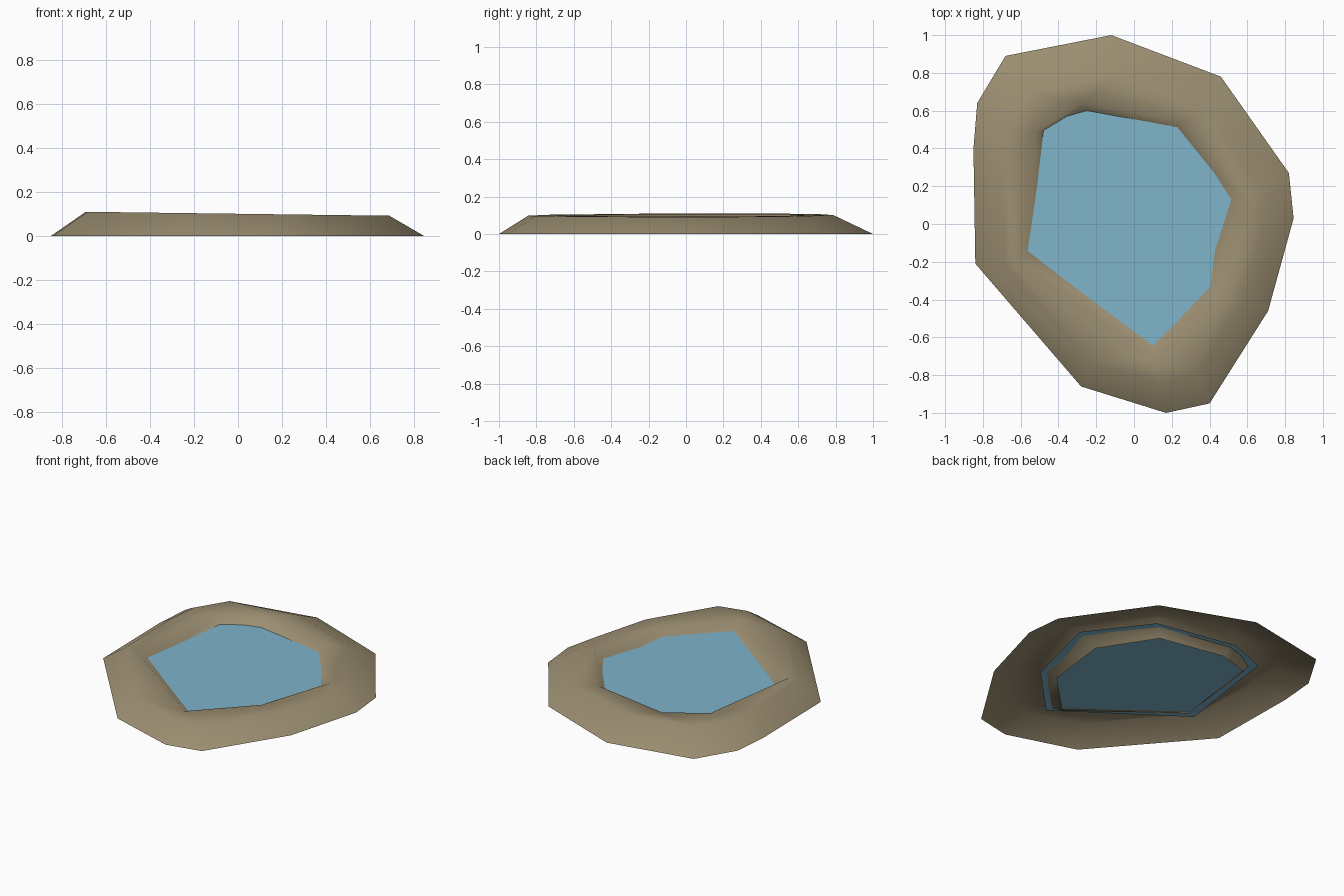
import bpy
import bmesh

cube = bpy.data.objects.get("Cube")
if cube:
    bpy.data.objects.remove(cube, do_unlink=True)


def material(name, color):
    mat = bpy.data.materials.new(name)
    mat.use_nodes = True
    mat.diffuse_color = color
    bsdf = next(n for n in mat.node_tree.nodes if n.type == 'BSDF_PRINCIPLED')
    bsdf.inputs["Base Color"].default_value = color
    bsdf.inputs["Roughness"].default_value = 0.8
    return mat


def make_object(name, bm, mat, smooth):
    mesh = bpy.data.meshes.new(name)
    for face in bm.faces:
        face.smooth = smooth
    bm.to_mesh(mesh)
    bm.free()
    mesh.materials.append(mat)
    obj = bpy.data.objects.new(name, mesh)
    bpy.context.collection.objects.link(obj)
    return obj


def add_loop(bm, points, height):
    """Closed loop of vertices; height is a function of x."""
    return [bm.verts.new((x, y, height(x))) for x, y in points]


def bridge(bm, lower, upper):
    n = len(lower)
    for i in range(n):
        j = (i + 1) % n
        bm.faces.new((lower[i], lower[j], upper[j], upper[i]))


def ground(x):
    return 0.0


def crest(x):
    return 0.1 - 0.013 * x


earth = material("earth brown", (0.33, 0.27, 0.165, 1))
blue = material("water blue", (0.21, 0.46, 0.59, 1))

# Outlines, counter-clockwise from above
foot = [(0.82, 0.27), (0.46, 0.78), (-0.12, 1.0), (-0.68, 0.89),
        (-0.83, 0.64), (-0.85, 0.40), (-0.84, -0.21), (-0.28, -0.86),
        (0.17, -1.0), (0.40, -0.95), (0.71, -0.46), (0.845, 0.03)]
inner_crest = [(0.59, 0.12), (0.255, 0.54), (-0.27, 0.64), (-0.52, 0.49),
               (-0.62, -0.19), (0.11, -0.72), (0.435, -0.37)]
hole = [(0.42, 0.14), (0.20, 0.48), (-0.23, 0.56), (-0.44, 0.50),
        (-0.51, -0.10), (0.09, -0.56), (0.365, -0.285)]
pond = [(0.56, 0.16), (0.27, 0.54), (-0.26, 0.64), (-0.52, 0.54),
        (-0.62, -0.18), (0.11, -0.69), (0.43, -0.36)]

# Earth bank: outer slope, level crest, inner slope
bm = bmesh.new()
outer_crest = [(x * 0.815, (y + 0.15) * 0.815 - 0.15) for x, y in foot]
foot_loop = add_loop(bm, foot, ground)
outer_loop = add_loop(bm, outer_crest, crest)
inner_loop = add_loop(bm, inner_crest, crest)
hole_loop = add_loop(bm, hole, ground)
bridge(bm, foot_loop, outer_loop)
bridge(bm, inner_loop, hole_loop)
rim_edges = [bm.edges.get((loop[i - 1], loop[i]))
             for loop in (outer_loop, inner_loop) for i in range(len(loop))]
bmesh.ops.triangle_fill(bm, edges=rim_edges, use_beauty=True, normal=(0, 0, 1))
bmesh.ops.recalc_face_normals(bm, faces=bm.faces)
if sum(f.normal.z * f.calc_area() for f in bm.faces) < 0:
    bmesh.ops.reverse_faces(bm, faces=bm.faces)
make_object("pond_bank", bm, earth, True)

# Water sheet, tucked slightly into the bank
bm = bmesh.new()
bm.faces.new(add_loop(bm, pond, lambda x: 0.052))
make_object("pond_water", bm, blue, False)
